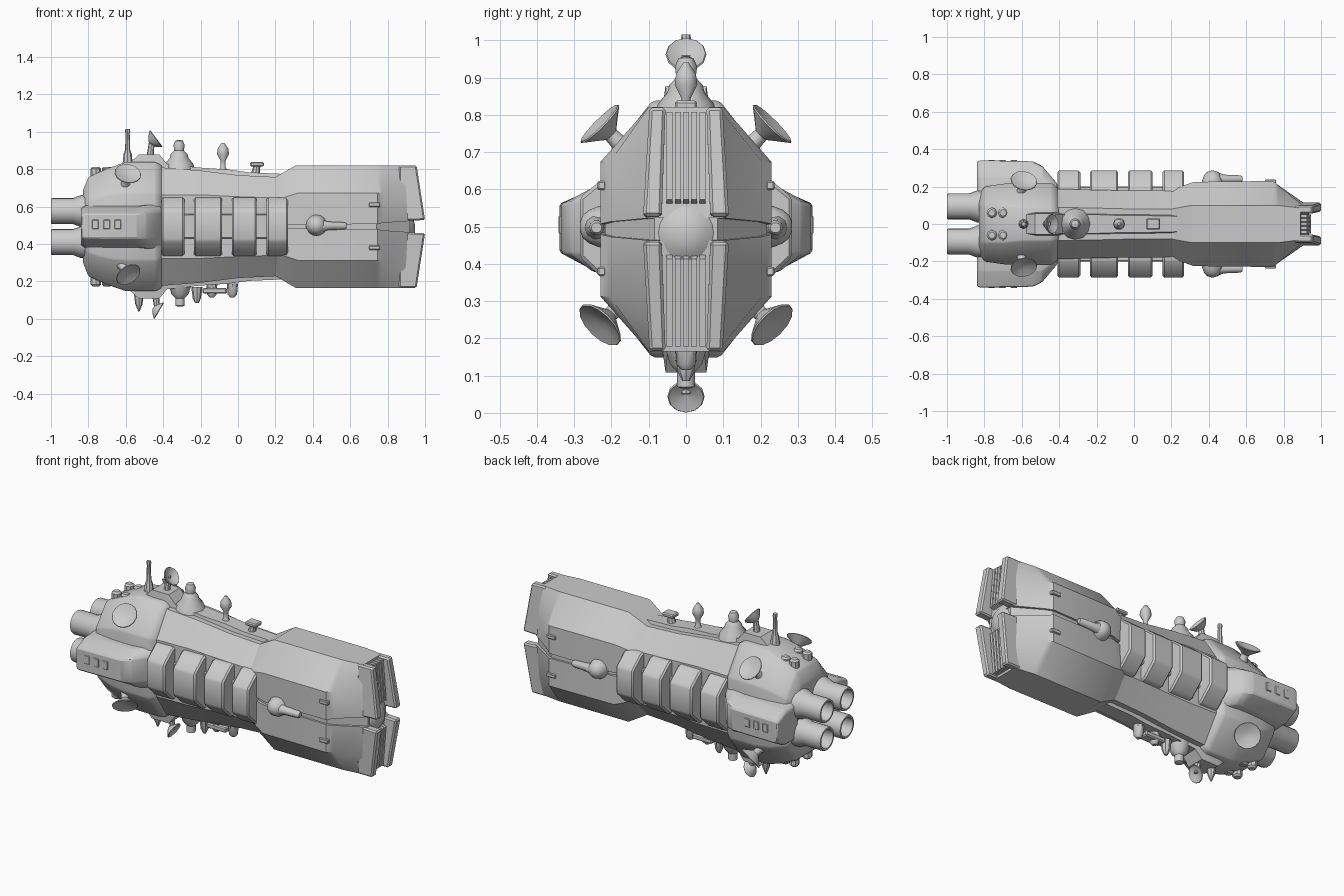
import bpy, bmesh, math
from mathutils import Vector

if "Cube" in bpy.data.objects:
    bpy.data.objects.remove(bpy.data.objects["Cube"])

ZC = 0.493  # height of the ship's long axis


def finish(name, bm, angle=28):
    bmesh.ops.recalc_face_normals(bm, faces=bm.faces)
    me = bpy.data.meshes.new(name)
    bm.to_mesh(me)
    bm.free()
    ob = bpy.data.objects.new(name, me)
    bpy.context.collection.objects.link(ob)
    bpy.ops.object.select_all(action='DESELECT')
    ob.select_set(True)
    bpy.context.view_layer.objects.active = ob
    bpy.ops.object.shade_smooth_by_angle(angle=math.radians(angle))
    return ob


def skin(bm, rings):
    n = len(rings[0])
    for a, b in zip(rings, rings[1:]):
        for i in range(n):
            bm.faces.new((a[i], a[(i + 1) % n], b[(i + 1) % n], b[i]))
    bm.faces.new(rings[0])
    bm.faces.new(rings[-1])


def loft(name, sections, sy=1, sz=1, bevel=0.0):
    """Skin closed rings of (x, y, z) points; z is relative to the axis."""
    bm = bmesh.new()
    skin(bm, [[bm.verts.new((x, y * sy, ZC + z * sz)) for x, y, z in s] for s in sections])
    if bevel:
        bmesh.ops.recalc_face_normals(bm, faces=bm.faces)
        bmesh.ops.bevel(bm, geom=bm.edges[:], offset=bevel, segments=1, affect='EDGES')
    return finish(name, bm)


def lathe(name, origin, axis, profile, n=16):
    """Turn (radius, distance) pairs around an axis."""
    bm = bmesh.new()
    q = Vector(axis).to_track_quat('Z', 'Y')
    o = Vector(origin)
    skin(bm, [[bm.verts.new(o + q @ Vector((r * math.cos(2 * math.pi * k / n),
              r * math.sin(2 * math.pi * k / n), d))) for k in range(n)] for r, d in profile])
    return finish(name, bm, 40)


def octagon(x, t, w, h, s):
    half = [(t, h), (w, s), (w, -s), (t, -h)]
    return [(x, y, z) for y, z in half] + [(x, -y, z) for y, z in reversed(half)]


def half_hull(x, xt, t, w, s, h, g):
    half = [(w, g), (w, s), (t, h)]
    pts = half + [(-y, z) for y, z in reversed(half)]
    return [(x + (xt - x) * z / h, y, z) for y, z in pts]


def box(name, x0, x1, y0, y1, z0, z1, bevel=0.006, sy=1):
    ring = [(y0, z0), (y1, z0), (y1, z1), (y0, z1)]
    return loft(name, [[(x, y, z - ZC) for y, z in ring] for x in (x0, x1)], sy=sy, bevel=bevel)


# Central and rear hull
loft("mid_hull", [octagon(-.46, .09, .19, .32, .17), octagon(-.2, .085, .182, .3, .17),
                  octagon(0, .08, .178, .275, .16), octagon(.3, .08, .178, .26, .15)])
loft("rear_hull", [octagon(-.83, .1, .15, .19, .11), octagon(-.8, .1, .2, .265, .14),
                   octagon(-.7, .1, .215, .31, .17), octagon(-.6, .09, .22, .345, .18),
                   octagon(-.44, .09, .22, .345, .18), octagon(-.405, .085, .19, .325, .17)], bevel=.008)

# Armoured bow halves, front rails and ribbed front plate
for part, sz in (("upper", 1), ("lower", -1)):
    loft(part + "_bow_armour", [half_hull(.2, .2, .08, .182, .14, .265, .01),
                                half_hull(.33, .31, .1, .225, .18, .328, .01),
                                half_hull(.745, .745, .1, .23, .18, .328, .014),
                                half_hull(.775, .77, .1, .205, .18, .328, .02),
                                half_hull(.93, .89, .085, .1, .22, .328, .03)], sz=sz)
    for sy in (1, -1):
        loft(part + "_bow_rail", [[(.86, y0, .327), (.955, y0, .327), (1.0, y1, .035), (.86, y1, .03)]
                                  for y0, y1 in ((.055, .065), (.098, .115))],
             sy=sy, sz=sz, bevel=.008)
    for k in range(-2, 3):
        y = k * .022
        loft(part + "_front_rib", [[(.88, v, .315), (.925, v, .315), (.945, v, .08), (.88, v, .05)]
                                   for v in (y - .008, y + .008)], sz=sz)
    # Spine strips along top and bottom
    loft(part + "_spine", [[(x, -t - .025, .2), (x, t + .025, .2), (x, t, h), (x, -t, h)]
                           for x, t, h in ((-.58, .05, .34), (-.53, .055, .385), (-.42, .055, .385),
                                           (-.38, .05, .335), (-.2, .05, .315), (-.05, .045, .305),
                                           (.06, .045, .29), (.28, .04, .28))], sz=sz)
loft("seam_core", [[(x, -w, -.03), (x, w, -.03), (x, w, .03), (x, -w, .03)]
                   for x, w in ((.22, .172), (.35, .215), (.74, .218), (.92, .085))])
lathe("bow_emitter", (.88, 0, ZC - .01), (1, 0, 0),
      [(.08, 0), (.074, .04), (.05, .058), (.025, .065), (.005, .067)], 20)

# Side parts
for sy in (1, -1):
    # Cargo ribs
    for x0, x1 in ((-.41, -.287), (-.235, -.085), (-.075, .1), (.115, .267)):
        wide = x0 if x0 not in (-.075, .115) else {-.075: -.032, .115: .153}[x0]
        ring = [(.13, -.16), (.2, -.155), (.285, -.075), (.285, .085), (.2, .155), (.13, .16)]
        loft("cargo_rib", [[(x, y, z) for y, z in ring] for x in (wide, x1)], sy=sy, bevel=.009)
    box("rib_connector", -.39, .25, .15, .2, .43, .56, sy=sy)

    # Side engine pods with vents
    def pod(x, y, k):
        return [(x, .14, -.115 * k), (x, min(.25, y - .03), -.11 * k), (x, y, -.062 * k),
                (x, y, .068 * k), (x, min(.25, y - .03), .108 * k), (x, .14, .115 * k)]
    loft("engine_pod", [pod(-.84, .335, .85), pod(-.82, .34, 1), pod(-.54, .335, 1),
                        pod(-.49, .31, 1.05), pod(-.41, .215, 1.1)], sy=sy, bevel=.006)
    for x in (-.78, -.72, -.66):
        box("pod_vent", x, x + .035, .325, .342, .48, .53, .003, sy)

    # Side gun turrets
    lathe("turret_mount", (.42, .2 * sy, .5), (0, sy, 0),
          [(.06, 0), (.055, .035), (.045, .06), (.03, .078), (.008, .085)])
    lathe("turret_barrel", (.4, .24 * sy, .497), (1, 0, 0),
          [(.03, 0), (.032, .06), (.024, .08), (.02, .17), (.014, .18)], 10)
    for z in (.61, .38):
        box("armour_latch", .7, .76, .215, .238, z - .012, z + .012, .004, sy)

    # Main nozzles, dishes and rear fittings
    for sz in (1, -1):
        lathe("main_nozzle", (-.78, .094 * sy, ZC + .083 * sz), (-1, 0, 0),
              [(.088, 0), (.085, .06), (.07, .1), (.07, .21), (.066, .22), (.056, .22),
               (.05, .16), (.045, .1)], 20)
        ax = Vector((.15 if sz > 0 else .5, sy * .72, sz * .72)).normalized()
        c = Vector((-.59, .226 * sy, ZC + (.278 if sz > 0 else -.252)))
        lathe("side_dish", c - ax * .1, ax,
              [(.035, 0), (.022, .04), (.02, .065), (.045, .085), (.072, .106), (.07, .11),
               (.035, .098), (.005, .094)], 14)
        for x in (-.76, -.7):
            lathe("rear_fitting", (x, .06 * sy, ZC + .25 * sz), (0, 0, sz),
                  [(.028, 0), (.028, .06), (.018, .07)], 8)

# Top equipment
lathe("mast", (-.59, 0, .8), (0, 0, 1), [(.03, 0), (.022, .08), (.014, .1), (.011, .19), (.014, .2), (.012, .215)], 8)
lathe("top_dish_post", (-.47, 0, .86), (.1, 0, 1), [(.02, 0), (.014, .1)], 8)
lathe("top_dish", (-.455, 0, .95), (.8, 0, .6), [(.012, -.02), (.035, -.005), (.055, .02), (.052, .024), (.025, .008), (.004, .004)], 12)
lathe("sensor_tower", (-.315, 0, .78), (0, 0, 1), [(.09, 0), (.075, .05), (.05, .08), (.045, .1), (.026, .12), (.03, .15), (.02, .172), (.008, .176)], 12)
lathe("lamp_post", (-.08, 0, .78), (0, 0, 1), [(.03, 0), (.014, .03), (.013, .065), (.032, .1), (.028, .13), (.008, .16)], 10)
box("top_sensor_box", .065, .14, -.03, .03, .815, .838)
lathe("top_sensor_foot", (.09, 0, .76), (.2, 0, 1), [(.025, 0), (.018, .06)], 8)

# Bottom equipment
lathe("bottom_spike", (-.53, 0, .13), (0, 0, -1), [(.026, 0), (.02, .05), (.012, .07), (.004, .09)], 8)
lathe("bottom_dish_post", (-.44, 0, .13), (.1, 0, -1), [(.02, 0), (.014, .08)], 8)
lathe("bottom_dish", (-.435, 0, .05), (.85, 0, -.5), [(.012, -.02), (.03, -.008), (.05, .012), (.047, .016), (.005, .002)], 12)
lathe("bottom_turret", (-.31, 0, .18), (0, 0, -1), [(.06, 0), (.045, .05), (.025, .07), (.025, .11), (.01, .115)], 10)
lathe("bottom_lamp", (-.22, 0, .17), (0, 0, -1), [(.03, 0), (.022, .06), (.01, .085)], 8)
box("bottom_gantry", -.19, -.06, -.03, .03, .135, .165)
for x in (-.14, -.03):
    lathe("bottom_fitting", (x, 0, .19), (0, 0, -1), [(.03, 0), (.025, .06), (.012, .075)], 8)
